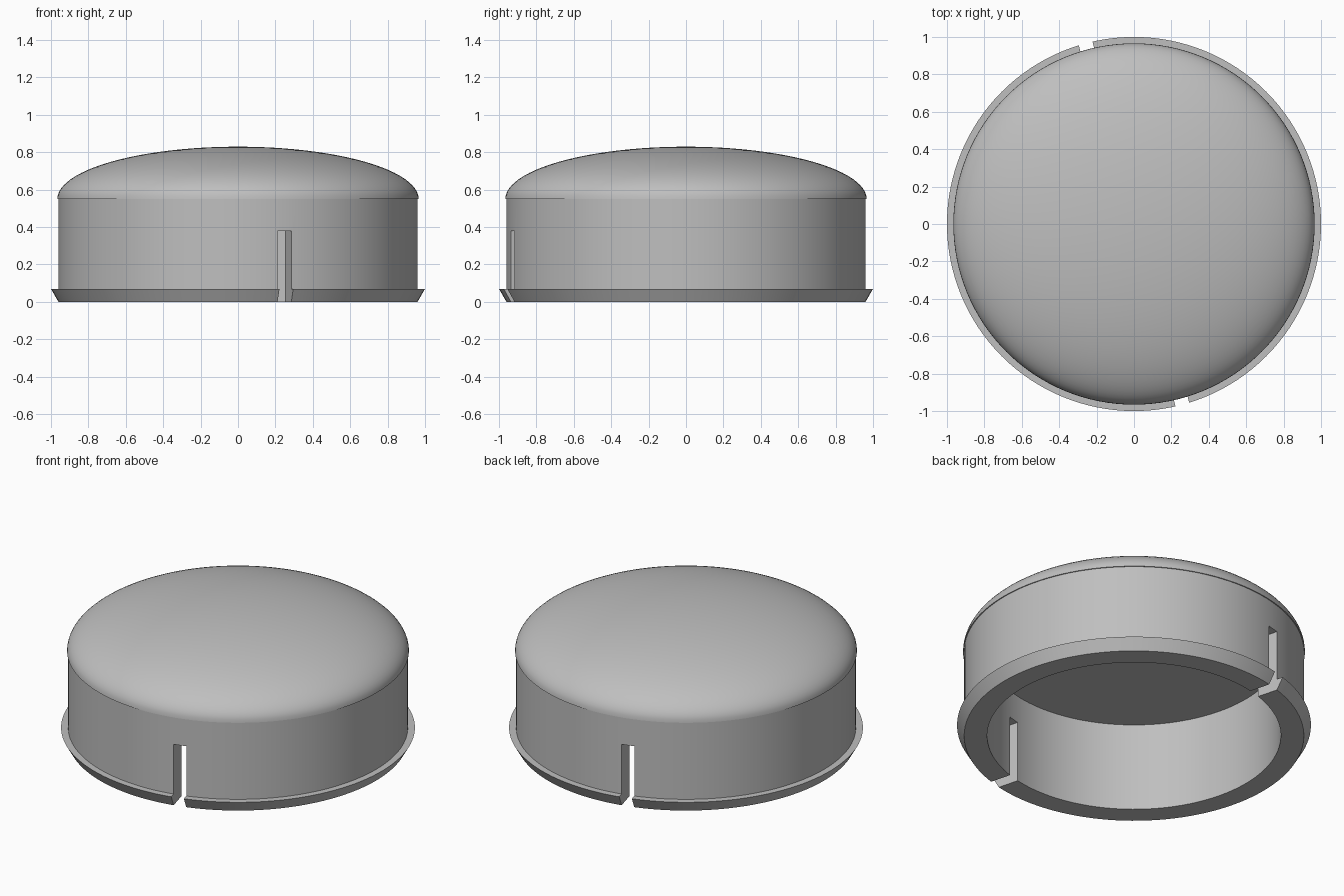
import bpy, bmesh, math
from mathutils import Matrix

cube = bpy.data.objects.get("Cube")
if cube:
    bpy.data.objects.remove(cube, do_unlink=True)

SEGMENTS = 128
SLOT_ANGLE = math.radians(15)

grey = bpy.data.materials.new("plain grey")
grey.use_nodes = True
COLOUR = (0.52, 0.52, 0.52, 1)
grey.diffuse_color = COLOUR
grey.node_tree.nodes["Principled BSDF"].inputs["Base Color"].default_value = COLOUR


def make_object(name, bm):
    mesh = bpy.data.meshes.new(name)
    bm.to_mesh(mesh)
    bm.free()
    mesh.materials.append(grey)
    obj = bpy.data.objects.new(name, mesh)
    bpy.context.collection.objects.link(obj)
    return obj


def lathe(name, profile):
    """Spin an (r, z) profile that starts and ends on the axis."""
    bm = bmesh.new()
    verts = [bm.verts.new((r, 0, z)) for r, z in profile]
    edges = [bm.edges.new(pair) for pair in zip(verts, verts[1:])]
    bmesh.ops.spin(bm, geom=verts + edges, cent=(0, 0, 0), axis=(0, 0, 1),
                   angle=math.tau, steps=SEGMENTS, use_merge=True)
    bmesh.ops.remove_doubles(bm, verts=bm.verts[:], dist=1e-5)
    bmesh.ops.recalc_face_normals(bm, faces=bm.faces[:])
    return make_object(name, bm)


# Hollow cap: flat ceiling, inner wall, flared snap rim, outer wall, domed top
CEILING, WALL_TOP, DOME_RISE = 0.55, 0.55, 0.28
DOME_RADIUS, STEPS = 0.966, 24
profile = [(0, CEILING), (0.83, CEILING), (0.83, 0), (0.96, 0),
           (1.0, 0.07), (0.96, 0.07), (0.96, WALL_TOP)]
for i in range(STEPS + 1):
    t = math.pi / 2 * i / STEPS
    profile.append((DOME_RADIUS * math.cos(t), WALL_TOP + DOME_RISE * math.sin(t)))
cap = lathe("domed_cap", profile)

# Slot cutter: one bar across the whole cap makes both opposite slots
bm = bmesh.new()
bmesh.ops.create_cube(bm, size=1, matrix=Matrix.Rotation(SLOT_ANGLE, 4, "Z")
                      @ Matrix.Translation((0, 0, 0.14))
                      @ Matrix.Diagonal((0.076, 2.4, 0.48, 1)))
cutter = make_object("slot_cutter", bm)
cutter.hide_render = True
cutter.hide_viewport = True

cut = cap.modifiers.new("slots", "BOOLEAN")
cut.operation = "DIFFERENCE"
cut.solver = "EXACT"
cut.object = cutter

# Apply the cut so that shading follows the final edges
bpy.context.view_layer.update()
graph = bpy.context.evaluated_depsgraph_get()
cap.data = bpy.data.meshes.new_from_object(cap.evaluated_get(graph))
cap.modifiers.clear()
bpy.data.objects.remove(cutter, do_unlink=True)

bpy.ops.object.select_all(action="DESELECT")
cap.select_set(True)
bpy.context.view_layer.objects.active = cap
bpy.ops.object.shade_smooth_by_angle(angle=math.radians(30))
